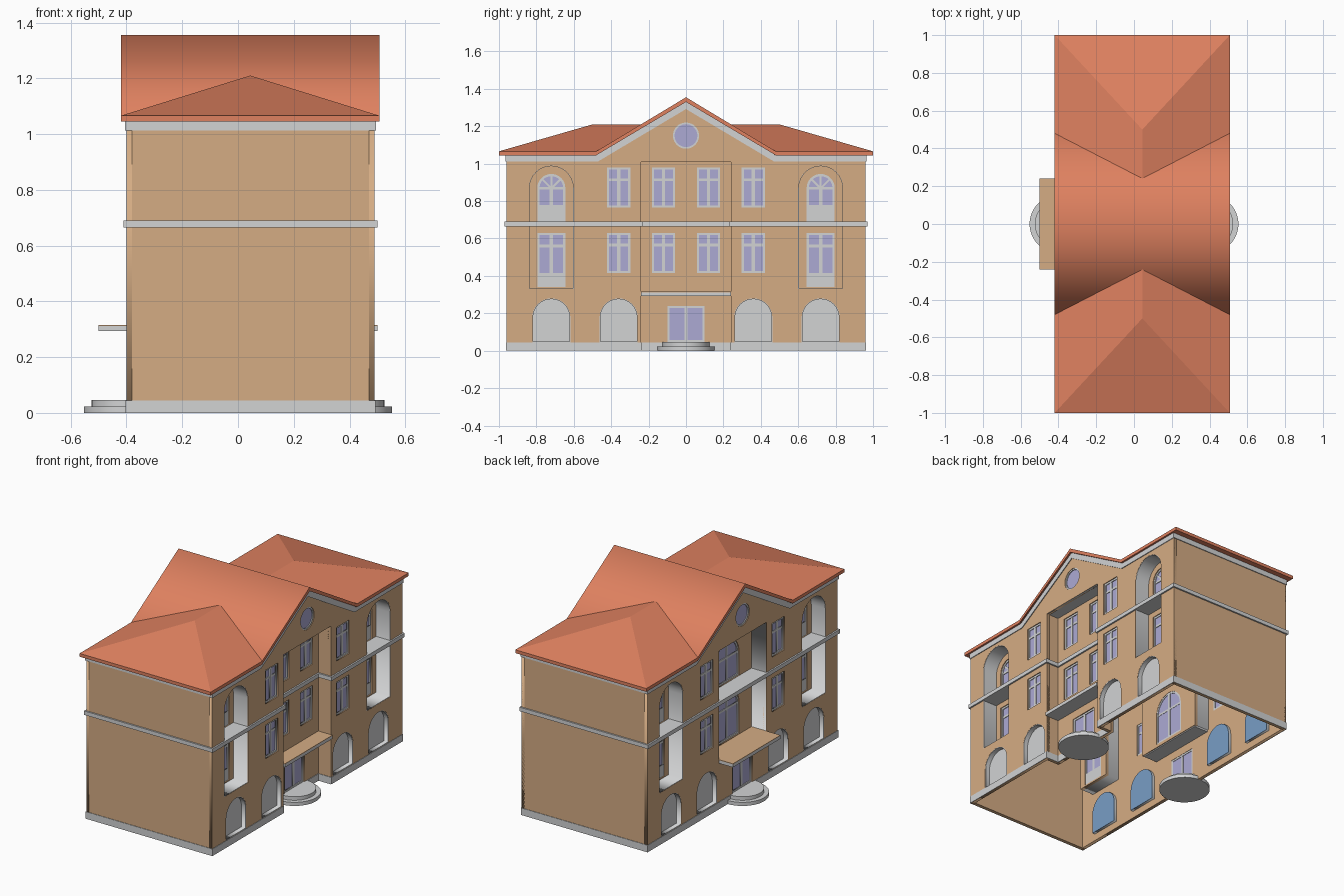
import bpy, bmesh
from math import cos, sin, pi, hypot

cube = bpy.data.objects.get("Cube")
if cube:
    bpy.data.objects.remove(cube, do_unlink=True)


def material(name, srgb):
    m = bpy.data.materials.new(name)
    col = [(c / 255) ** 2.2 for c in srgb] + [1]
    m.use_nodes = True
    m.diffuse_color = col
    m.node_tree.nodes["Principled BSDF"].inputs["Base Color"].default_value = col
    return m


TAN = material("tan plaster", (212, 171, 131))
GREY = material("pale stone", (209, 210, 211))
RED = material("roof tile", (222, 128, 96))
GLASS = material("lavender glass", (171, 168, 211))
BLUE = material("blue panel", (120, 156, 196))


def add_object(name, mesh, mat):
    mesh.materials.clear()
    mesh.materials.append(mat)
    ob = bpy.data.objects.new(name, mesh)
    bpy.context.scene.collection.objects.link(ob)
    return ob


def box(name, mat, x0, x1, y0, y1, z0, z1):
    bm = bmesh.new()
    bmesh.ops.create_cube(bm, size=1)
    for v in bm.verts:
        v.co = (x1 if v.co.x > 0 else x0, y1 if v.co.y > 0 else y0, z1 if v.co.z > 0 else z0)
    me = bpy.data.meshes.new(name)
    bm.to_mesh(me)
    bm.free()
    return add_object(name, me, mat)


def plate(name, mat, outline, xa, xb, holes=()):
    """Extrude a y-z outline with holes between two x positions."""
    cu = bpy.data.curves.new(name, "CURVE")
    cu.dimensions, cu.fill_mode = "2D", "BOTH"
    cu.extrude = abs(xb - xa) / 2
    for loop in (outline, *holes):
        sp = cu.splines.new("POLY")
        sp.points.add(len(loop) - 1)
        for p, (y, z) in zip(sp.points, loop):
            p.co = (y, z, 0, 1)
        sp.use_cyclic_u = True
    tmp = bpy.data.objects.new(name, cu)
    me = bpy.data.meshes.new_from_object(tmp)
    bpy.data.objects.remove(tmp)
    bpy.data.curves.remove(cu)
    bm = bmesh.new()
    bm.from_mesh(me)
    for v in bm.verts:
        v.co = (v.co.z + (xa + xb) / 2, v.co.x, v.co.y)
    bmesh.ops.remove_doubles(bm, verts=bm.verts, dist=1e-5)
    bmesh.ops.recalc_face_normals(bm, faces=bm.faces)
    bm.to_mesh(me)
    bm.free()
    return add_object(name, me, mat)


def shape(y, w, z0, z1, arch=False, inset=0):
    """Rectangle or round-topped opening centred on y."""
    r, z0, z1 = w / 2 - inset, z0 + inset, z1 - inset
    if not arch:
        return [(y - r, z0), (y + r, z0), (y + r, z1), (y - r, z1)]
    top = [(y + r * cos(pi * i / 16), z1 - r + r * sin(pi * i / 16)) for i in range(17)]
    return [(y - r, z0), (y + r, z0)] + top


def circle(r, z):
    return [(r * cos(pi * i / 16), z + r * sin(pi * i / 16)) for i in range(32)]


def bar(p, q, w):
    dy, dz = q[0] - p[0], q[1] - p[1]
    n = w / 2 / hypot(dy, dz)
    a, b = -dz * n, dy * n
    return [(p[0] + a, p[1] + b), (q[0] + a, q[1] + b), (q[0] - a, q[1] - b), (p[0] - a, p[1] - b)]


class Facade:
    """Places parts by depth behind one long wall plane."""

    def __init__(self, label, side, x):
        self.label, self.side, self.x = label, side, x

    def at(self, d):
        return self.x - self.side * d

    def plate(self, name, mat, outline, d0, d1, holes=()):
        plate(self.label + "_" + name, mat, outline, self.at(d0), self.at(d1), holes)

    def box(self, name, mat, d0, d1, *yz):
        xs = sorted((self.at(d0), self.at(d1)))
        box(self.label + "_" + name, mat, *xs, *yz)

    def window(self, name, d, y, w, z0, z1, arch=False, sill=0, transom=None, fan=False):
        """Fill an opening with glass, frame, bars and a lower panel."""
        hole = shape(y, w, z0, z1, arch)
        self.plate(name + "_frame", GREY, hole, d + .006, d + .018, [shape(y, w, z0, z1, arch, .012)])
        self.plate(name + "_glass", GLASS, shape(y, w, z0, z1, arch, .005), d + .011, d + .015)
        top = z1 - .006
        if fan:
            r = w / 2 - .008
            for a in (pi / 4, pi / 2, 3 * pi / 4):
                end = (y + r * cos(a), transom + r * sin(a))
                self.plate(name + "_spoke", GREY, bar((y, transom), end, .011), d + .008, d + .017)
            top = transom
        self.plate(name + "_mullion", GREY, bar((y, z0 + .005), (y, top), .018), d + .007, d + .017)
        if transom:
            line = bar((y - w / 2 + .005, transom), (y + w / 2 - .005, transom), .014)
            self.plate(name + "_transom", GREY, line, d + .0075, d + .0165)
        if sill:
            self.plate(name + "_panel", GREY, shape(y, w, z0, sill), d + .005, d + .019)
        return hole


def build_facade(f, recessed):
    floors = ((.415, .63), (.765, .98))
    holes = []
    # Flush windows
    for y in (-.36, .36):
        for z0, z1 in floors:
            holes.append(f.window("side_window", 0, y, .125, z0, z1, transom=z1 - .065))
    # Ground floor blind arches
    for y in (-.72, -.36, .36, .72):
        arch = shape(y, .204, .045, .28, True)
        holes.append(arch)
        f.plate("arch_lining", GREY, arch, .001, .035, [shape(y, .204, .045, .28, True, .004)])
        f.plate("arch_panel", GREY, arch, .03, .036)
        f.plate("arch_backing", BLUE, arch, .036, .039)
    # Tall arched niches with two windows each
    for y in (-.72, .72):
        niche = shape(y, .24, .33, .99, True)
        holes.append(niche)
        f.plate("niche_lining", GREY, niche, .001, .1, [shape(y, .24, .33, .99, True, .003)])
        f.box("niche_floor", GREY, 0, .1, y - .12, y + .12, .665, .69)
        low = f.window("niche_low_window", .1, y, .15, .34, .63, sill=.415, transom=.56)
        high = f.window("niche_high_window", .1, y, .15, .692, .945, True, .78, .868, True)
        f.plate("niche_back", TAN, niche, .1, .12, [low, high])
    # Round gable window
    holes.append(circle(.07, 1.15))
    f.plate("oculus_frame", GREY, circle(.07, 1.15), .004, .018, [circle(.061, 1.15)])
    f.plate("oculus_glass", GLASS, circle(.066, 1.15), .01, .015)

    # Entrance door, in the recess or in the wall itself
    depth = .09 if recessed else 0
    door = f.window("door", depth, 0, .2, .045, .24)
    top = [(.96, 1.05), (.48, 1.05), (0, 1.335), (-.48, 1.05), (-.96, 1.05)]
    if recessed:
        foot = [(-.96, 0), (-.24, 0), (-.24, 1.01), (.24, 1.01), (.24, 0), (.96, 0)]
        back = [door]
        for y in (-.12, .12):
            for z0, z1 in floors:
                back.append(f.window("centre_window", .09, y, .125, z0, z1, transom=z1 - .065))
        f.plate("recess_back", TAN, shape(0, .52, 0, 1.03), .09, .11, back)
        f.box("recess_ceiling", GREY, .002, .11, -.26, .26, 1.01, 1.03)
        f.box("recess_base", GREY, .086, .09, -.24, .24, 0, .045)
        f.box("recess_belt", GREY, .08, .09, -.24, .24, .665, .69)
        for s in (-1, 1):
            f.box("recess_side", TAN, .002, .11, *sorted((s * .24, s * .26)), 0, 1.02)
            f.box("side_belt", GREY, -.01, .09, *sorted((s * .23, s * .24)), .665, .69)
            f.box("side_base", GREY, 0, .09, *sorted((s * .237, s * .24)), 0, .045)
            f.box("belt", GREY, -.01, 0, *sorted((s * .23, s * .97)), .665, .69)
            f.box("base", GREY, -.003, 0, *sorted((s * .24, s * .963)), 0, .045)
        reach, rear = -.01, .09
    else:
        foot = [(-.96, 0), (.96, 0)]
        holes += [door, shape(0, .48, .315, 1.01)]
        back = [f.window("loggia_low_door", .105, 0, .23, .32, .635, True, transom=.52),
                f.window("loggia_high_door", .105, 0, .23, .692, .96, True, transom=.845)]
        f.plate("loggia_back", TAN, shape(0, .5, .3, 1.02), .105, .125, back)
        f.plate("loggia_lining", GREY, shape(0, .5, .305, 1.02), .002, .11, [shape(0, .48, .314, 1.01)])
        f.box("loggia_floor", GREY, 0, .105, -.24, .24, .665, .69)
        f.box("belt", GREY, -.01, 0, -.97, .97, .665, .69)
        f.box("base", GREY, -.003, 0, -.963, .963, 0, .045)
        reach, rear = -.1, .12
    f.plate("wall", TAN, foot + top, 0, .02, holes)

    # Cornice following the gable
    under = [(-.96, 1.012), (-.47, 1.012), (0, 1.292), (.47, 1.012), (.96, 1.012)]
    f.plate("cornice", GREY, under + top, -.005, .001)
    # Balcony slab and its floor
    f.box("balcony", GREY, reach, rear, -.24, .24, .293, .312)
    f.box("balcony_floor", TAN, reach, rear, -.24, .24, .312, .316)
    # Round entrance steps
    for r, z in ((.153, .011), (.125, .034)):
        bpy.ops.mesh.primitive_cylinder_add(vertices=48, radius=r, depth=.023, location=(f.at(depth), 0, z))
        step = bpy.context.object
        step.name = f.label + "_step"
        step.data.materials.append(GREY)
        bpy.ops.object.shade_smooth_by_angle()


build_facade(Facade("left", 1, .49), True)
build_facade(Facade("right", -1, -.40), False)

# Plain end walls with base, belt and cornice
for s, label in ((-1, "front"), (1, "back")):
    for part, mat, x, inner, outer, z0, z1 in (("wall", TAN, 0, .94, .96, 0, 1.05),
                                               ("base", GREY, .003, .96, .963, 0, .045),
                                               ("belt", GREY, .01, .96, .97, .665, .69),
                                               ("cornice", GREY, .005, .96, .965, 1.012, 1.05)):
        box(label + "_" + part, mat, -.40 - x, .49 + x, *sorted((s * inner, s * outer)), z0, z1)

# Cross gable roof
XL, XR, XC = -.42, .507, .044
plate("gable_roof", RED, [(-.48, 1.066), (0, 1.355), (.48, 1.066), (.48, 1.045), (0, 1.33), (-.48, 1.045)], XL, XR)

# Hipped roof wings
for s, label in ((-1, "front"), (1, "back")):
    bm = bmesh.new()
    rim = ((XL, .478), (XL, 1), (XR, 1), (XR, .478))
    low = [bm.verts.new((x, s * y, 1.045)) for x, y in rim]
    eave = [bm.verts.new((x, s * y, 1.066)) for x, y in rim]
    hip, end = (bm.verts.new((XC, s * y, 1.21)) for y in (.5, .239))
    for i in range(3):
        bm.faces.new((low[i], low[i + 1], eave[i + 1], eave[i]))
    bm.faces.new((eave[0], eave[1], hip, end))
    bm.faces.new((eave[1], eave[2], hip))
    bm.faces.new((eave[2], eave[3], end, hip))
    bm.faces.new(low)
    bm.faces.new((low[0], eave[0], end, eave[3], low[3]))
    bmesh.ops.recalc_face_normals(bm, faces=bm.faces)
    me = bpy.data.meshes.new(label + "_hip_roof")
    bm.to_mesh(me)
    bm.free()
    add_object(label + "_hip_roof", me, RED)
